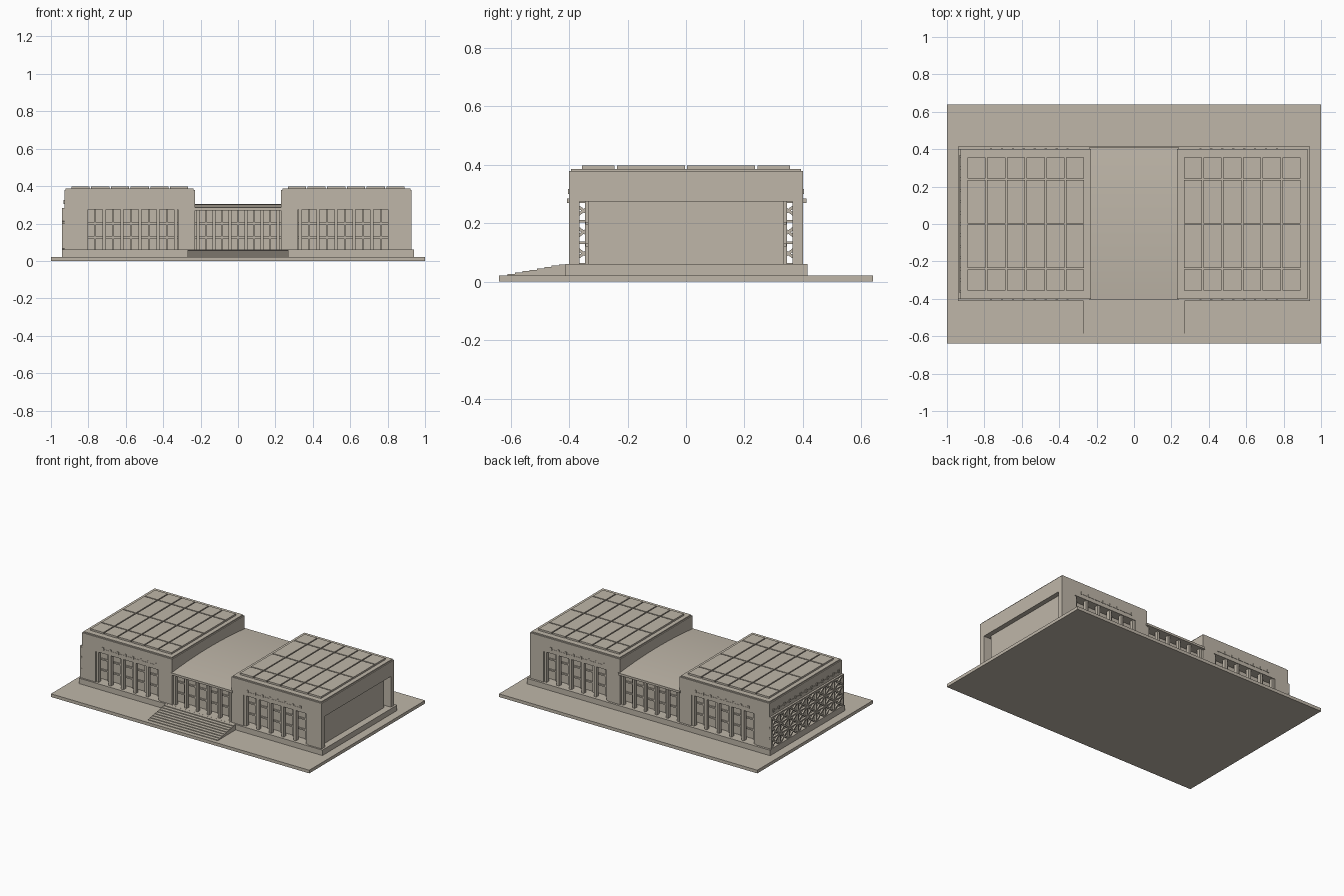
import bpy, bmesh, math
from mathutils import Matrix, Vector

if "Cube" in bpy.data.objects:
    bpy.data.objects.remove(bpy.data.objects["Cube"])

stone = bpy.data.materials.new("warm_stone")
stone.diffuse_color = (0.52, 0.47, 0.395, 1)
stone.use_nodes = True
stone.node_tree.nodes["Principled BSDF"].inputs["Base Color"].default_value = stone.diffuse_color


def finish(name, bm):
    bmesh.ops.recalc_face_normals(bm, faces=bm.faces)
    me = bpy.data.meshes.new(name)
    bm.to_mesh(me)
    bm.free()
    me.materials.append(stone)
    ob = bpy.data.objects.new(name, me)
    bpy.context.collection.objects.link(ob)
    return ob


def add_box(bm, x0, x1, y0, y1, z0, z1, rot=None):
    """Box from its limits; rot turns it about its own centre."""
    c = Vector(((x0 + x1) / 2, (y0 + y1) / 2, (z0 + z1) / 2))
    m = Matrix.Translation(c)
    if rot:
        m = m @ rot
    m = m @ Matrix.Diagonal((abs(x1 - x0), abs(y1 - y0), abs(z1 - z0), 1))
    bmesh.ops.create_cube(bm, size=1, matrix=m)


def boxes(name, items):
    bm = bmesh.new()
    for it in items:
        add_box(bm, *it)
    return finish(name, bm)


def four_way(x0, x1, y0, y1, z0, z1):
    """The same box on both wings and on both long sides."""
    return [(sx * x0, sx * x1, sy * y0, sy * y1, z0, z1)
            for sx in (-1, 1) for sy in (-1, 1)]


FLOOR, HEAD = 0.06, 0.275

# Ground slab, plinth and front stairs
boxes("ground_slab", [(-1, 1, -0.64, 0.64, 0, 0.022)])
boxes("plinth", [(-0.942, 0.942, -0.412, 0.415, 0.022, FLOOR)])
n = 8
boxes("front_stairs", [(-0.27, 0.27, -0.61 + i * 0.025, -0.41,
                        0.022 + i * 0.0047, 0.022 + (i + 1) * 0.0047)
                       for i in range(n)])

# Recessed inner hall behind the open galleries
boxes("inner_hall", [(-0.895, 0.895, -0.335, 0.335, FLOOR, HEAD)])

# Wings: upper block, roof cap and facade piers
for side, s in (("left", -1), ("right", 1)):
    boxes(side + "_upper_block", [(s * 0.23, s * 0.928, -0.4, 0.4, HEAD, 0.378)])
    boxes(side + "_roof_cap", [(s * 0.237, s * 0.921, -0.394, 0.394, 0.378, 0.386)])
boxes("facade_piers", four_way(0.23, 0.322, 0.365, 0.4, FLOOR, HEAD)
      + four_way(0.822, 0.928, 0.365, 0.4, FLOOR, HEAD))

# Roof panels separated by narrow grooves
rows = [-0.36, -0.24, 0, 0.24, 0.36]
panels = []
for s in (-1, 1):
    for i in range(6):
        x = 0.262 + i * 0.1055
        for y0, y1 in zip(rows, rows[1:]):
            panels.append((s * (x + 0.004), s * (x + 0.1015),
                           y0 + 0.004, y1 - 0.004, 0.386, 0.398))
boxes("roof_panels", panels)

# Columns in the wing openings and along the centre
cols = []
for i in range(6):
    x = 0.332 + i * 0.096
    cols += four_way(x - 0.009, x + 0.009, 0.368, 0.394, FLOOR, HEAD)
boxes("wing_columns", cols)
boxes("centre_columns", [(x - 0.008, x + 0.008, s * 0.368, s * 0.394, FLOOR, HEAD)
                         for x in [-0.215 + i * 0.086 for i in range(6)]
                         for s in (-1, 1)])

# Window bars on the inner hall
bars = []
for z in (0.125, 0.2):
    bars += four_way(0.322, 0.822, 0.33, 0.344, z - 0.005, z + 0.005)
    bars += [(-0.23, 0.23, s * 0.33, s * 0.344, z - 0.005, z + 0.005) for s in (-1, 1)]
for i in range(5):
    x = 0.38 + i * 0.096
    bars += four_way(x - 0.005, x + 0.005, 0.33, 0.345, FLOOR, HEAD)
    x = -0.172 + i * 0.086
    bars += [(x - 0.005, x + 0.005, s * 0.33, s * 0.345, FLOOR, HEAD) for s in (-1, 1)]
boxes("window_bars", bars)

# Small trim row above each wing opening
trim = four_way(0.35, 0.77, 0.398, 0.402, 0.302, 0.306)
for i in range(8):
    x = 0.355 + i * 0.0585
    trim += four_way(x - 0.006, x + 0.006, 0.398, 0.404, 0.3, 0.318)
boxes("facade_trim", trim)

# Centre canopy and its gently vaulted roof
boxes("centre_canopy", [(-0.238, 0.238, -0.407, 0.412, 0.27, 0.285)])
bm = bmesh.new()
N = 24
prof = []
for i in range(N + 1):
    t = -1 + 2 * i / N
    prof.append((t * 0.402, 0.285 + 0.02 * (1 - t * t)))
a = [bm.verts.new((-0.23, y, z)) for y, z in prof]
b = [bm.verts.new((0.23, y, z)) for y, z in prof]
for i in range(N):
    bm.faces.new((a[i], b[i], b[i + 1], a[i + 1])).smooth = True
bm.faces.new(a)
bm.faces.new(b)
bm.faces.new((a[0], a[-1], b[-1], b[0]))
finish("vaulted_centre_roof", bm)

# Lattice screen on the left end: posts, rails and crossed braces
bm = bmesh.new()
X0, X1 = -0.942, -0.924
cw, ch = 0.1, (HEAD + 0.005 - FLOOR) / 3
for i in range(9):
    y = min(max(-0.4 + i * cw, -0.395), 0.395)
    add_box(bm, X0, X1, y - 0.005, y + 0.005, FLOOR, HEAD + 0.005)
for j in range(4):
    z = FLOOR + j * ch
    add_box(bm, X0, X1, -0.4, 0.4, z - 0.004, z + 0.004)
ang = math.atan2(ch, cw)
half = math.hypot(cw, ch) / 2 - 0.003
for i in range(8):
    for j in range(3):
        y, z = -0.4 + (i + 0.5) * cw, FLOOR + (j + 0.5) * ch
        for s in (-1, 1):
            add_box(bm, X0 + 0.003, X1 - 0.003, y - half, y + half, z - 0.005, z + 0.005,
                    Matrix.Rotation(s * ang, 4, 'X'))
finish("left_lattice_screen", bm)

# Trim row above the lattice
end_trim = [(-0.932, -0.926, -0.37, 0.37, 0.308, 0.313)]
for i in range(13):
    y = -0.36 + i * 0.06
    end_trim.append((-0.934, -0.926, y - 0.008, y + 0.008, 0.305, 0.325))
boxes("left_end_trim", end_trim)
